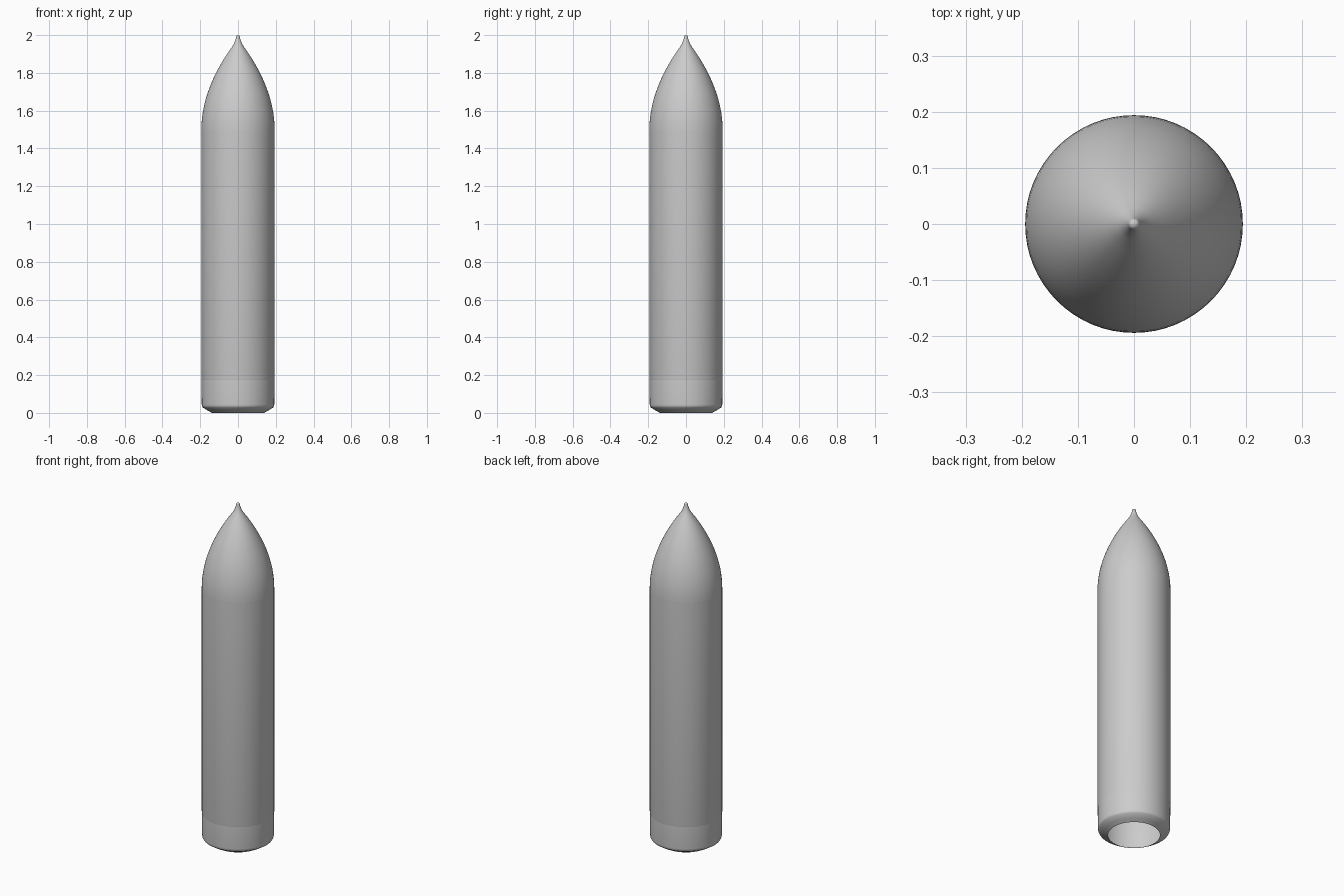
import bpy, bmesh, math

if "Cube" in bpy.data.objects:
    bpy.data.objects.remove(bpy.data.objects["Cube"])

SIDES = 64


def lathe(name, profile):
    """Revolve (radius, z) points, listed bottom to top, around the z axis."""
    bm = bmesh.new()
    rings = []
    for r, z in profile:
        if r == 0:
            rings.append([bm.verts.new((0, 0, z))] * SIDES)
        else:
            rings.append([bm.verts.new((r * math.cos(2 * math.pi * i / SIDES),
                                        r * math.sin(2 * math.pi * i / SIDES), z))
                          for i in range(SIDES)])
    for low, high in zip(rings, rings[1:]):
        for i in range(SIDES):
            j = (i + 1) % SIDES
            loop = list(dict.fromkeys((low[i], low[j], high[j], high[i])))
            bm.faces.new(loop)
    mesh = bpy.data.meshes.new(name)
    bm.to_mesh(mesh)
    bm.free()
    obj = bpy.data.objects.new(name, mesh)
    bpy.context.collection.objects.link(obj)
    bpy.ops.object.select_all(action='DESELECT')
    obj.select_set(True)
    bpy.context.view_layer.objects.active = obj
    bpy.ops.object.shade_smooth_by_angle(angle=math.radians(35))
    return obj


# Base skirt: open underneath, rounded chamfer up to the side wall
lathe("base_skirt", [(0.138, 0), (0.145, 0.004), (0.16, 0.012), (0.187, 0.029),
                     (0.191, 0.036), (0.192, 0.045), (0.193, 0.175)])

# Main body: straight tube
lathe("body_tube", [(0.193, 0.175), (0.194, 0.18), (0.194, 1.5)])

# Nose: pointed curve ending in a slight flare and a small rounded tip
curve = [(0.194 - 0.164 * (i / 16) ** 1.95, 1.5 + 0.44 * i / 16) for i in range(17)]
tip = [(0.022, 1.954), (0.016, 1.968), (0.012, 1.98)]
dome = [(0.010 * math.cos(a), 1.99 + 0.010 * math.sin(a))
        for a in (math.radians(d) for d in (0, 22, 45, 68))]
lathe("nose_cone", curve + tip + dome + [(0, 2.0)])
